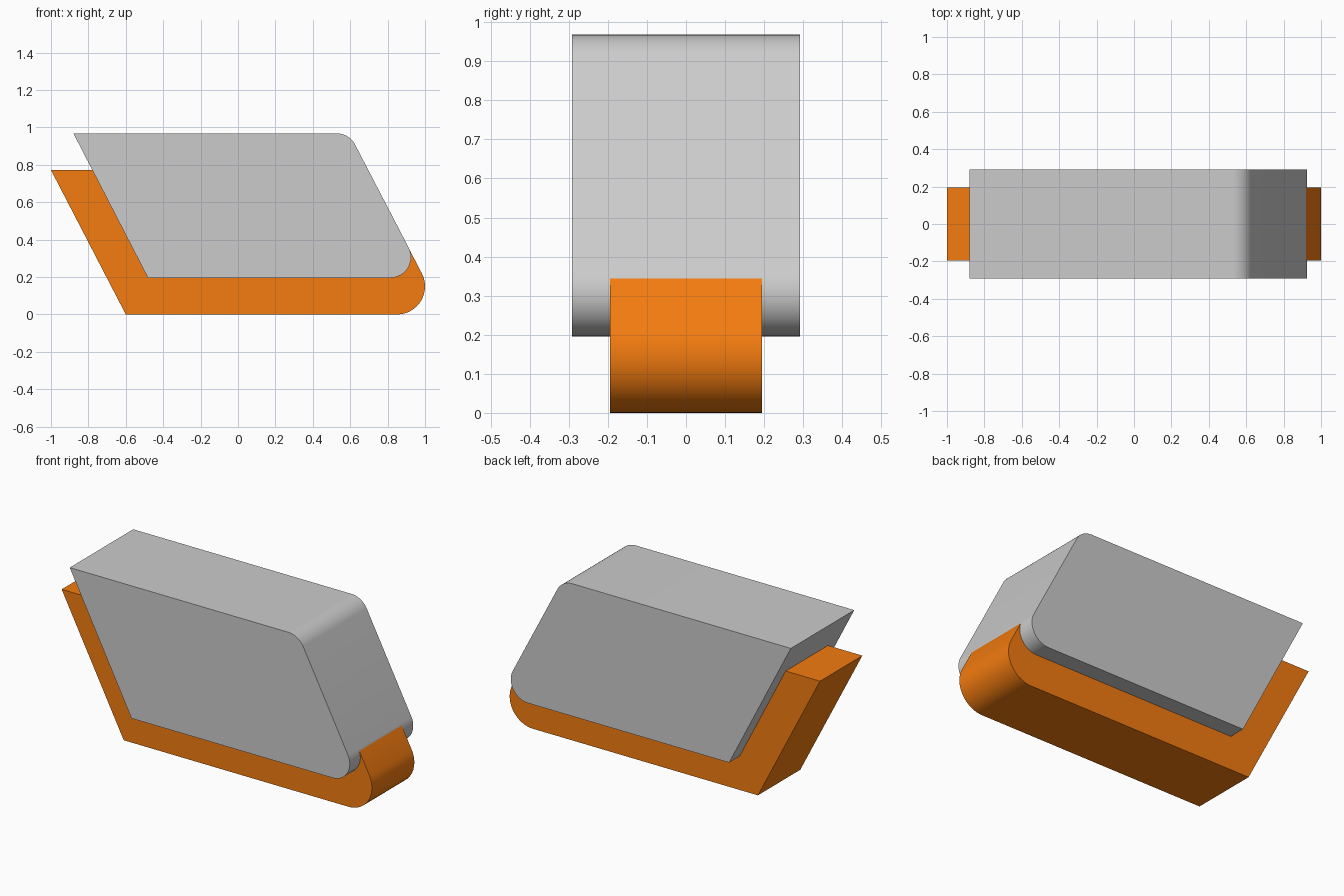
import bpy, bmesh, math

if "Cube" in bpy.data.objects:
    bpy.data.objects.remove(bpy.data.objects["Cube"])

SLANT = math.atan2(0.46, 0.889)  # outward direction of the leaning right side


def arc(cx, cz, r, a0, a1, n=16):
    return [(cx + r * math.cos(a0 + (a1 - a0) * i / n),
             cz + r * math.sin(a0 + (a1 - a0) * i / n)) for i in range(n + 1)]


def slab(name, profile, half):
    # Extrude an XZ outline symmetrically along Y
    bm = bmesh.new()
    face = bm.faces.new([bm.verts.new((x, -half, z)) for x, z in profile])
    out = bmesh.ops.extrude_face_region(bm, geom=[face])
    verts = [g for g in out["geom"] if isinstance(g, bmesh.types.BMVert)]
    bmesh.ops.translate(bm, verts=verts, vec=(0, 2 * half, 0))
    bmesh.ops.recalc_face_normals(bm, faces=bm.faces[:])
    mesh = bpy.data.meshes.new(name)
    bm.to_mesh(mesh)
    bm.free()
    obj = bpy.data.objects.new(name, mesh)
    bpy.context.collection.objects.link(obj)
    bpy.ops.object.select_all(action='DESELECT')
    obj.select_set(True)
    bpy.context.view_layer.objects.active = obj
    bpy.ops.object.shade_smooth_by_angle(angle=math.radians(25))
    return obj


# Wide leaning body with two rounded right corners
body = [(-0.88, 0.968), (-0.482, 0.196)]
body += arc(0.815, 0.306, 0.11, -math.pi / 2, SLANT)
body += arc(0.528, 0.858, 0.11, SLANT, math.pi / 2)
slab("body", body, 0.292)

# Narrower orange backing: runs flush into the body, then stays inside it
backing = [(-1.0, 0.772), (-0.6, 0.0)]
backing += arc(0.85, 0.15, 0.15, -math.pi / 2, SLANT)
backing += [(0.914, 0.352), (0.60, 0.772)]
strip = slab("backing_strip", backing, 0.195)

orange = bpy.data.materials.new("orange")
orange.diffuse_color = (0.9, 0.2, 0.005, 1)
orange.use_nodes = True
orange.node_tree.nodes["Principled BSDF"].inputs["Base Color"].default_value = orange.diffuse_color
strip.data.materials.append(orange)
